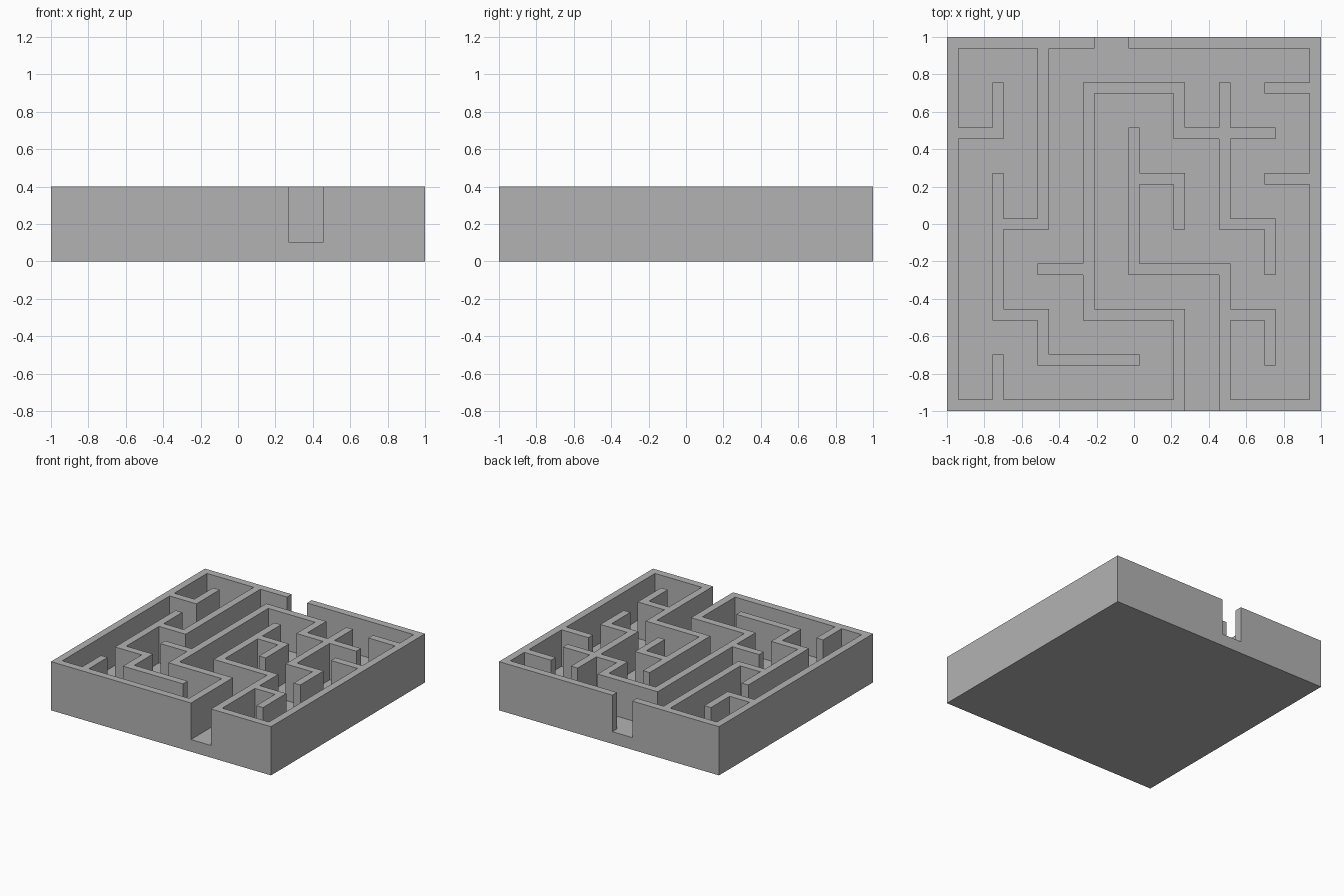
import bpy, bmesh
from mathutils import Vector

cube = bpy.data.objects.get("Cube")
if cube:
    bpy.data.objects.remove(cube, do_unlink=True)

CELLS = 33            # plan is 33 wall-thicknesses wide
PITCH = 4             # wall thicknesses between wall centre lines
UNIT = 2 / CELLS
FLOOR, HEIGHT = 0.1, 0.4

# Wall paths: start corner (x, y) on a -4..4 lattice, then compass runs
WALLS = [
    # outer walls on either side of the two openings
    (1, -4, "W5 N8 E3"),
    (0, 4, "E4 S8 W2"),
    # front walls
    (1, -4, "N2 W2 N5 E2 S1 E2"),
    (-1, -1, "W1"),
    (2, -4, "N3 W2 N3"),
    (0, 1, "E1 S1"),
    (2, -2, "E1 S1"),
    (-3, -4, "N1"),
    # left of plan
    (-4, 2, "E1 N1"),
    (-2, 4, "S4 W1 S2 E1 S1 E2"),
    (-3, 0, "N1"),
    # right of plan
    (2, 3, "S3 E1 S1"),
    (2, 2, "E1"),
    (3, 3, "E1"),
    (3, 1, "E1"),
]
STEP = {"N": (0, 1), "S": (0, -1), "E": (1, 0), "W": (-1, 0)}


def wall_cells():
    """Plan squares that carry a wall."""
    cells = set()
    for x, y, runs in WALLS:
        cx, cy = (x + 4) * PITCH, (y + 4) * PITCH
        cells.add((cx, cy))
        for run in runs.split():
            dx, dy = STEP[run[0]]
            for _ in range(int(run[1:]) * PITCH):
                cx, cy = cx + dx, cy + dy
                cells.add((cx, cy))
    return cells


def raise_faces(bm, faces, height):
    """Extrude faces upward and return the new top faces."""
    result = bmesh.ops.extrude_face_region(bm, geom=faces)["geom"]
    verts = [g for g in result if isinstance(g, bmesh.types.BMVert)]
    bmesh.ops.translate(bm, verts=verts, vec=Vector((0, 0, height)))
    return [g for g in result if isinstance(g, bmesh.types.BMFace)]


# Base slab, then walls raised from its top
bm = bmesh.new()
bmesh.ops.create_grid(bm, x_segments=CELLS, y_segments=CELLS, size=1)
top = raise_faces(bm, bm.faces[:], FLOOR)
cells = wall_cells()


def is_wall(face):
    c = face.calc_center_median()
    return (int((c.x + 1) / UNIT), int((c.y + 1) / UNIT)) in cells


raise_faces(bm, [f for f in top if is_wall(f)], HEIGHT - FLOOR)

# Merge the plan squares into clean flat faces
bmesh.ops.recalc_face_normals(bm, faces=bm.faces[:])
bmesh.ops.dissolve_limit(bm, angle_limit=0.01, verts=bm.verts[:], edges=bm.edges[:])

mesh = bpy.data.meshes.new("maze")
bm.to_mesh(mesh)
bm.free()
maze = bpy.data.objects.new("maze", mesh)
bpy.context.collection.objects.link(maze)

# Single plain grey
grey = bpy.data.materials.new("plain grey")
grey.use_nodes = True
colour = (0.45, 0.45, 0.45, 1)
grey.diffuse_color = colour
grey.node_tree.nodes["Principled BSDF"].inputs["Base Color"].default_value = colour
mesh.materials.append(grey)
